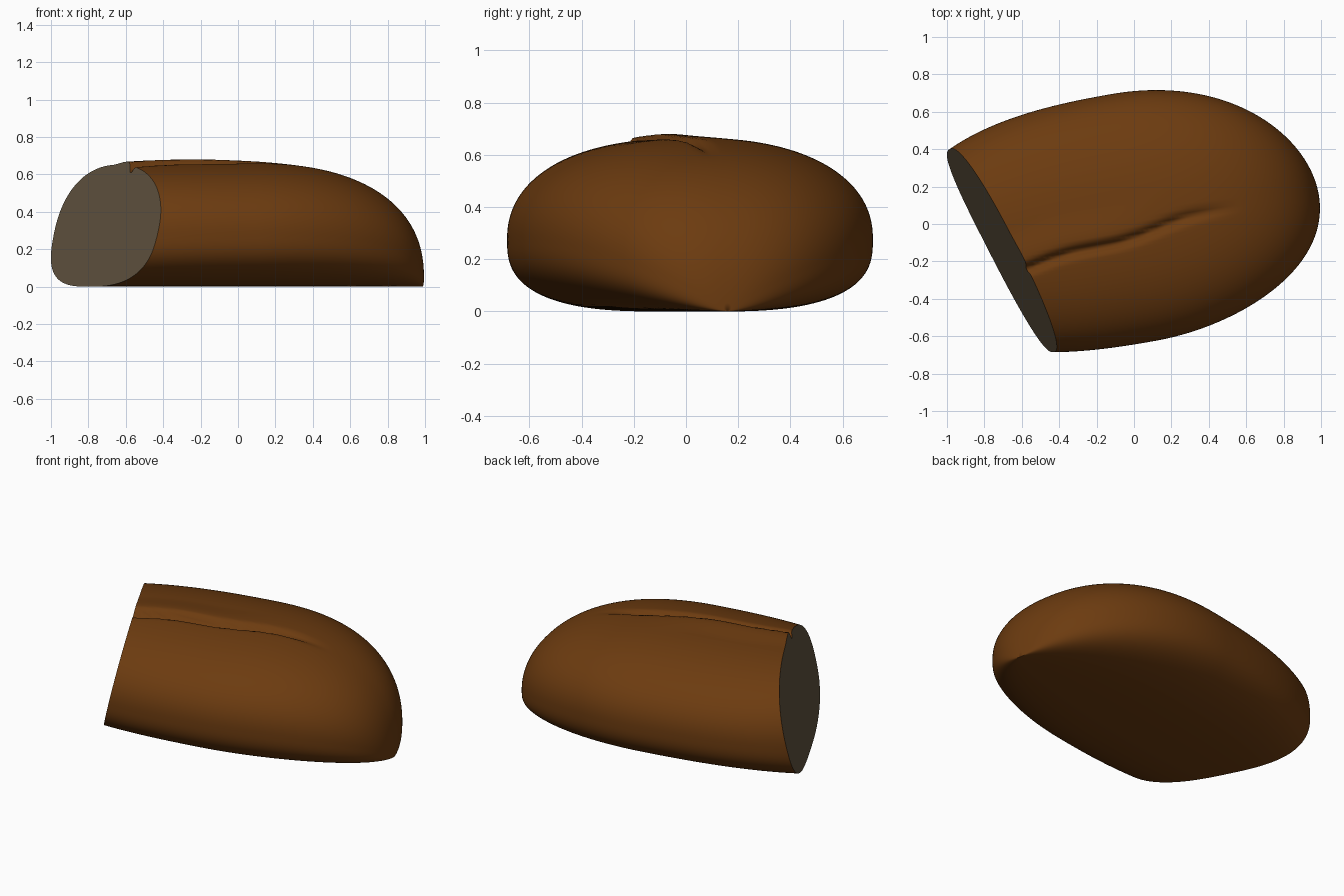
import bpy, bmesh, math
from mathutils import Vector, Matrix

cube = bpy.data.objects.get("Cube")
if cube:
    bpy.data.objects.remove(cube)


def material(name, rgb):
    m = bpy.data.materials.new(name)
    m.use_nodes = True
    m.diffuse_color = (*rgb, 1)
    m.node_tree.nodes["Principled BSDF"].inputs["Base Color"].default_value = (*rgb, 1)
    return m


def power(v, n):
    return math.copysign(abs(v) ** n, v)


def smooth(a, b, v):
    t = min(max((v - a) / (b - a), 0), 1)
    return t * t * (3 - 2 * t)


def taper(s, back, n_front, n_back):
    # full in the middle, closing at the round end and narrowing behind
    if s > 0:
        return max(1 - s ** n_front, 0) ** (1 / n_front)
    return (1 - (-s / back) ** n_back) ** (1 / n_back)


def split_offset(p):
    # raised lip on one side of a narrow groove along the top
    start, along = Vector((-0.55, -0.22)), Vector((1.15, 0.35)).normalized()
    rel = p.xy - start
    u = rel.dot(along)
    d = along.x * rel.y - along.y * rel.x - 0.012 * math.sin(u * 9)
    fade = 1 - smooth(0.75, 1.2, u)
    groove = -0.04 * math.exp(-((d + 0.012) / 0.022) ** 2)
    lip = 0.018 * smooth(-0.01, 0.025, d) * (1 - smooth(0.04, 0.22, d)) * (1 - smooth(0.3, 0.9, u))
    return fade * (groove + lip)


# Loaf body: rings swept along the long axis to a low point
RINGS, SIDES = 110, 240
turn = Matrix.Rotation(math.radians(10), 3, "Z")
bm = bmesh.new()
rows = []
for i in range(RINGS):
    s = -1.15 + 2.15 * math.sin(math.pi / 2 * i / RINGS)
    half = 0.67 * taper(s, 1.25, 2, 2.5)
    height = 0.665 * taper(s, 2.2, 2.5, 2.5)
    middle = 0.035 - 0.05 * max(s, 0) ** 3
    row = []
    for k in range(SIDES):
        a = 2 * math.pi * k / SIDES
        c, h = math.cos(a), math.sin(a)
        n = 0.9 if h > 0 else 0.72
        z = 0.42 * height + power(h, n) * height * (0.58 if h > 0 else 0.42)
        p = turn @ Vector((s, middle + half * power(c, n), z))
        if h > 0:
            p.z += split_offset(p) * smooth(0.3, 0.7, h)
        row.append(bm.verts.new(p))
    rows.append(row)
for r0, r1 in zip(rows, rows[1:]):
    for k in range(SIDES):
        j = (k + 1) % SIDES
        bm.faces.new((r0[k], r1[k], r1[j], r0[j]))
tip = bm.verts.new(turn @ Vector((1, -0.015, 0)))
for k in range(SIDES):
    bm.faces.new((rows[-1][k], tip, rows[-1][(k + 1) % SIDES]))
bmesh.ops.recalc_face_normals(bm, faces=bm.faces)
for f in bm.faces:
    f.smooth = True

# Slanted slice through the loaf, capped with crumb
normal = Vector((-1, -0.51, 0.25)).normalized()
cut = bmesh.ops.bisect_plane(bm, geom=bm.verts[:] + bm.edges[:] + bm.faces[:],
                             plane_co=(-0.85, 0, 0), plane_no=normal, clear_outer=True)
edges = [e for e in cut["geom_cut"] if isinstance(e, bmesh.types.BMEdge)]
cap = bmesh.ops.contextual_create(bm, geom=edges)["faces"]
for f in cap:
    f.normal_update()
    if f.normal.dot(normal) < 0:
        f.normal_flip()
    f.material_index = 1
    f.smooth = False
for e in edges:
    e.smooth = False

mesh = bpy.data.meshes.new("bread_loaf")
bm.to_mesh(mesh)
bm.free()
mesh.materials.append(material("brown crust", (0.15, 0.044, 0.005)))
mesh.materials.append(material("pale crumb", (0.13, 0.095, 0.055)))
loaf = bpy.data.objects.new("bread_loaf", mesh)
bpy.context.collection.objects.link(loaf)
